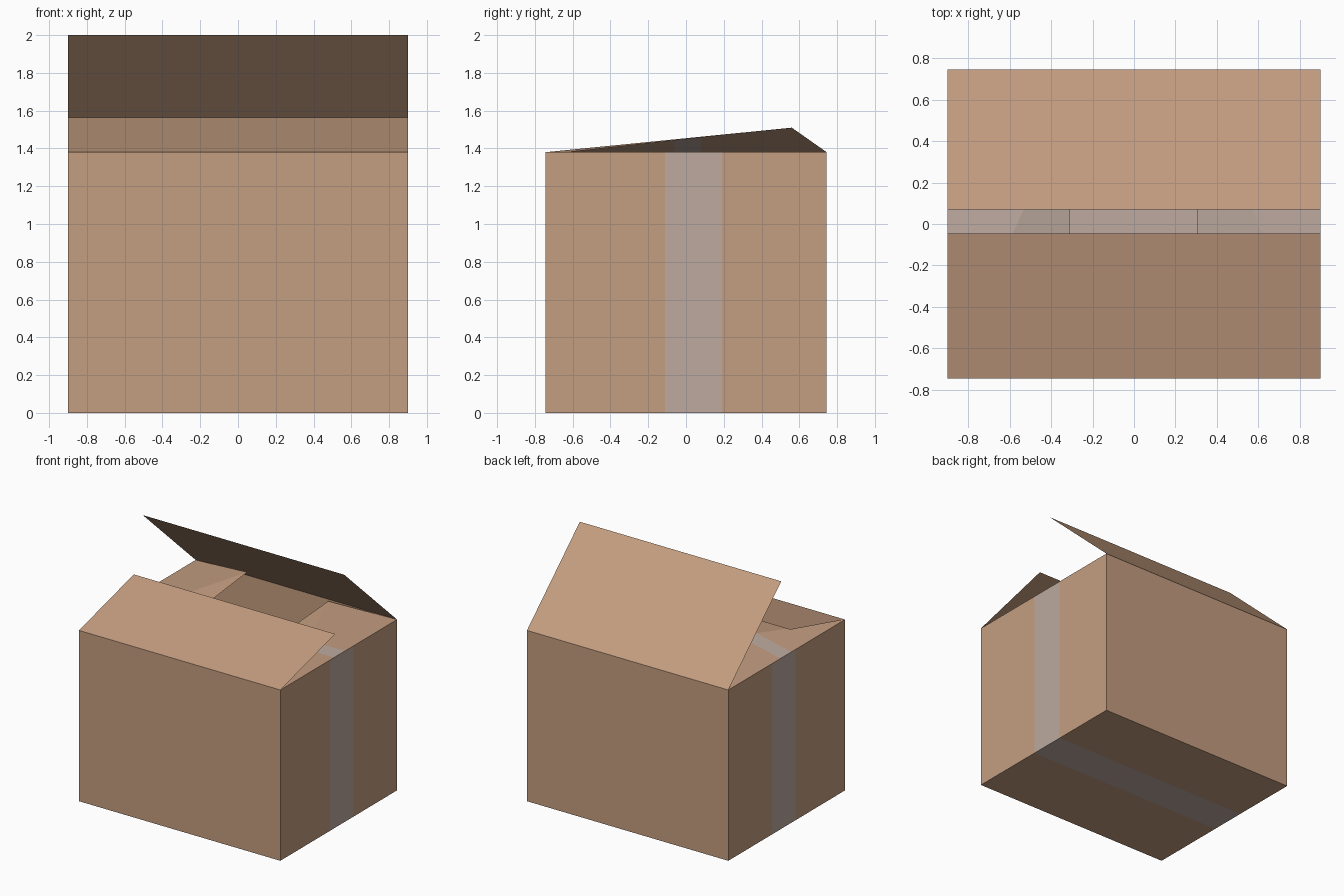
import bpy, bmesh

if "Cube" in bpy.data.objects:
    bpy.data.objects.remove(bpy.data.objects["Cube"])

# Materials
def material(name, rgb):
    m = bpy.data.materials.new(name)
    m.diffuse_color = (*rgb, 1)
    m.use_nodes = True
    m.node_tree.nodes["Principled BSDF"].inputs["Base Color"].default_value = m.diffuse_color
    return m

CARD = material("cardboard", (0.552, 0.337, 0.216))
TAPE = material("packing tape", (0.509, 0.402, 0.347))

W, D, H = 0.90, 0.745, 1.38   # half width, half depth, wall height


def sheet(name, corners, tape=None):
    """Thin cardboard sheet; faces between the two tape y values become tape."""
    bm = bmesh.new()
    bm.faces.new([bm.verts.new(c) for c in corners])
    bmesh.ops.triangulate(bm, faces=bm.faces[:])
    if tape:
        for y in tape:
            bmesh.ops.bisect_plane(bm, geom=bm.verts[:] + bm.edges[:] + bm.faces[:],
                                   plane_co=(0, y, 0), plane_no=(0, 1, 0))
        for f in bm.faces:
            y = f.calc_center_median().y
            f.material_index = int(tape[0] < y < tape[1])
    me = bpy.data.meshes.new(name)
    bm.to_mesh(me)
    bm.free()
    me.materials.append(CARD)
    me.materials.append(TAPE)
    ob = bpy.data.objects.new(name, me)
    bpy.context.collection.objects.link(ob)
    return ob


WALL_TAPE = (-0.11, 0.19)
FLAP_TAPE = (-0.06, 0.08)

# Box body: bottom, side walls with tape, plain front and back
sheet("bottom", [(-W, -D, 0), (-W, D, 0), (W, D, 0), (W, -D, 0)], WALL_TAPE)
sheet("right_wall", [(W, -D, 0), (W, D, 0), (W, D, H), (W, -D, H)], WALL_TAPE)
sheet("left_wall", [(-W, D, 0), (-W, -D, 0), (-W, -D, H), (-W, D, H)], WALL_TAPE)
sheet("front_wall", [(-W, -D, 0), (W, -D, 0), (W, -D, H), (-W, -D, H)])
sheet("back_wall", [(W, D, 0), (-W, D, 0), (-W, D, H), (W, D, H)])

# Long flaps, front nearly closed and back half open
sheet("front_flap", [(-W, -D, H), (W, -D, H), (W, -0.045, 1.565), (-W, -0.045, 1.565)])
sheet("back_flap", [(W, D, H), (-W, D, H), (-W, 0.07, 2.0), (W, 0.07, 2.0)])

# Short side flaps, slightly twisted
sheet("left_flap", [(-W, D, H), (-W, -D, H), (-0.31, -0.72, 1.37), (-0.31, 0.56, 1.51)], FLAP_TAPE)
sheet("right_flap", [(W, -D, H), (W, D, H), (0.305, 0.717, 1.38), (0.305, -0.72, 1.28)], FLAP_TAPE)
